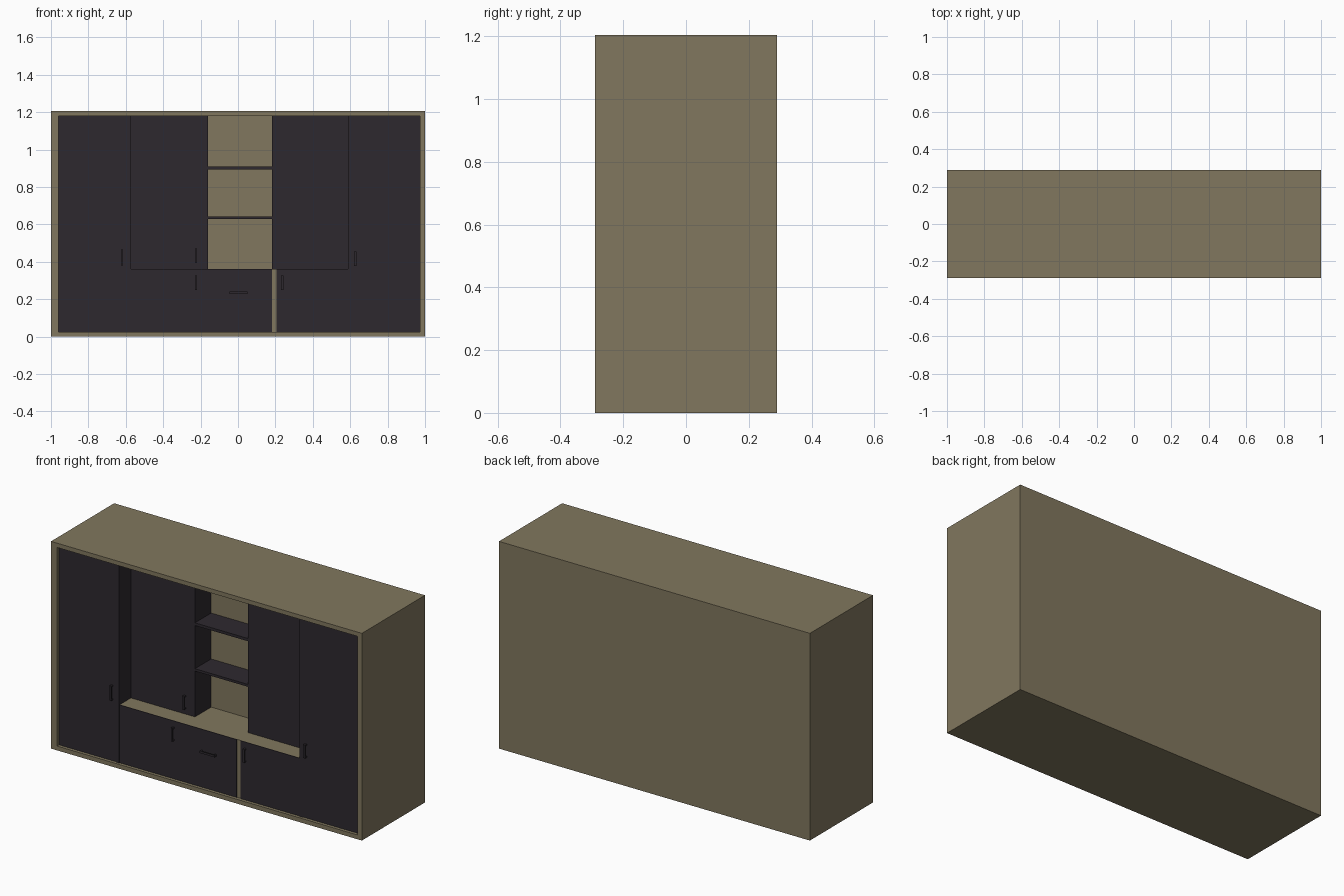
import bpy, bmesh

if "Cube" in bpy.data.objects:
    bpy.data.objects.remove(bpy.data.objects["Cube"])


def material(name, rgb):
    m = bpy.data.materials.new(name)
    m.diffuse_color = (*rgb, 1)
    m.use_nodes = True
    m.node_tree.nodes["Principled BSDF"].inputs["Base Color"].default_value = m.diffuse_color
    return m


TAN = material("tan_wood", (0.22, 0.185, 0.112))
DARK = material("dark_panel", (0.027, 0.022, 0.028))


def add_mesh(name, bm, mat):
    bmesh.ops.recalc_face_normals(bm, faces=bm.faces)
    me = bpy.data.meshes.new(name)
    bm.to_mesh(me)
    bm.free()
    me.materials.append(mat)
    ob = bpy.data.objects.new(name, me)
    bpy.context.collection.objects.link(ob)
    return ob


def add_box(bm, x, y, z):
    vs = bmesh.ops.create_cube(bm, size=1)["verts"]
    for v in vs:
        v.co = [r[0] if c < 0 else r[1] for c, r in zip(v.co, (x, y, z))]


def box(name, x, y, z, mat=DARK):
    bm = bmesh.new()
    add_box(bm, x, y, z)
    return add_mesh(name, bm, mat)


FRONT, BACK = -0.29, 0.29      # outer depth
DOOR, UPPER, NICHE = -0.272, -0.167, -0.018   # front planes, from near to far
X0, X1, Z0, Z1 = -0.96, 0.973, 0.025, 1.18    # opening
LEDGE = 0.362

# Carcass: one closed shell with a recessed front opening
bm = bmesh.new()
outer = (-1, 1, 0, 1.205)
inner = (X0, X1, Z0, Z1)
rings = []
for (a, b, c, d), y in ((outer, BACK), (outer, FRONT), (inner, FRONT), (inner, NICHE)):
    rings.append([bm.verts.new((x, y, z)) for x, z in ((a, c), (b, c), (b, d), (a, d))])
for r, s in zip(rings, rings[1:]):
    for i in range(4):
        j = (i + 1) % 4
        bm.faces.new((r[i], r[j], s[j], s[i]))
bm.faces.new(rings[0])
bm.faces.new(rings[-1])
add_mesh("carcass", bm, TAN)

# Tall side cabinets and the upright panels next to them
box("left_tall_door", (X0, -0.588), (DOOR, NICHE), (Z0, Z1))
box("right_tall_door", (0.607, X1), (DOOR, NICHE), (Z0, Z1))
box("left_upright", (-0.588, -0.572), (DOOR - 0.004, NICHE), (Z0, Z1))
box("right_upright", (0.588, 0.607), (DOOR - 0.004, NICHE), (Z0, Z1))

# Low centre cabinet with its fronts
box("low_cabinet", (-0.572, 0.588), (DOOR + 0.003, NICHE), (Z0, LEDGE), TAN)
box("low_left_front", (-0.572, 0.182), (DOOR, DOOR + 0.003), (Z0, LEDGE))
box("low_right_front", (0.206, 0.588), (DOOR, DOOR + 0.003), (Z0, LEDGE))

# Upper cabinets on either side of the open niche
box("upper_left_cabinet", (-0.572, -0.16), (UPPER, NICHE), (LEDGE, Z1))
box("upper_right_cabinet", (0.182, 0.588), (UPPER, NICHE), (LEDGE, Z1))

# Niche shelves
for i, (a, b) in enumerate(((0.628, 0.642), (0.893, 0.909))):
    box(f"shelf_{i + 1}", (-0.16, 0.182), (UPPER, NICHE), (a, b))


# Bow handles: a bar on two short posts
def handle(name, x, z, plane, length=0.078, horizontal=False):
    bm = bmesh.new()
    w, t, out = 0.006, 0.005, 0.016
    h = length / 2
    parts = [(-h, h, plane - out, plane - out + t),
             (-h, -h + 0.008, plane - out + t, plane),
             (h - 0.008, h, plane - out + t, plane)]
    for a, b, y0, y1 in parts:
        if horizontal:
            add_box(bm, (x + a, x + b), (y0, y1), (z - w, z + w))
        else:
            add_box(bm, (x - w, x + w), (y0, y1), (z + a, z + b))
    add_mesh(name, bm, DARK)


handle("left_tall_handle", -0.62, 0.422, DOOR, 0.086)
handle("right_tall_handle", 0.627, 0.417, DOOR)
handle("upper_left_handle", -0.225, 0.432, UPPER)
handle("low_left_handle", -0.225, 0.287, DOOR)
handle("low_right_handle", 0.237, 0.287, DOOR)
handle("drawer_handle", 0.003, 0.235, DOOR, 0.096, True)
